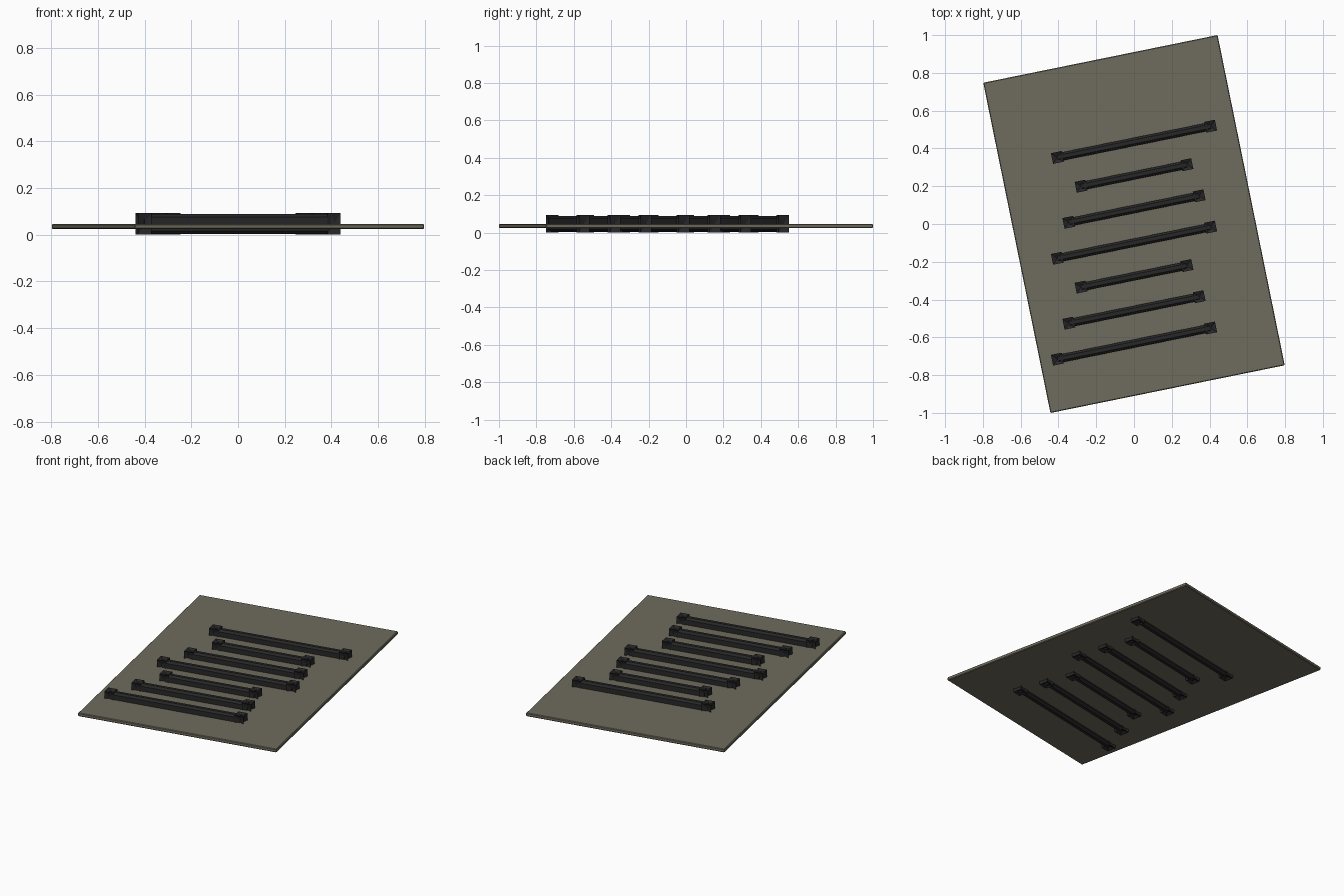
import bpy, bmesh, math
from mathutils import Matrix

cube = bpy.data.objects.get("Cube")
if cube:
    bpy.data.objects.remove(cube)

TILT = Matrix.Rotation(math.radians(11.5), 4, "Z")


def material(name, color):
    mat = bpy.data.materials.new(name)
    mat.use_nodes = True
    mat.diffuse_color = color
    bsdf = mat.node_tree.nodes["Principled BSDF"]
    bsdf.inputs["Base Color"].default_value = color
    bsdf.inputs["Roughness"].default_value = 0.8
    return mat


def box(bm, center, size):
    m = Matrix.Translation(center) @ Matrix.Diagonal((*size, 1))
    return bmesh.ops.create_cube(bm, size=1, matrix=m)["verts"]


def finish(bm, name, mat, location):
    bmesh.ops.recalc_face_normals(bm, faces=bm.faces)
    mesh = bpy.data.meshes.new(name)
    bm.to_mesh(mesh)
    bm.free()
    mesh.materials.append(mat)
    obj = bpy.data.objects.new(name, mesh)
    bpy.context.collection.objects.link(obj)
    obj.matrix_world = Matrix.Translation(location) @ TILT
    return obj


olive = material("olive grey", (0.158, 0.149, 0.11, 1))
black = material("charcoal", (0.02, 0.02, 0.021, 1))

# Thin slab with softened edges
bm = bmesh.new()
box(bm, (0, 0, 0.035), (1.266, 1.784, 0.022))
bmesh.ops.bevel(bm, geom=bm.edges[:], offset=0.004, segments=1, affect="EDGES")
finish(bm, "base_plate", olive, (0, 0, 0))

HEIGHT, CAP = 0.093, 0.058


def add_bar(index, half, y):
    # Chamfered rod running through the slab
    bm = bmesh.new()
    box(bm, (0, 0, HEIGHT / 2), (2 * half - CAP, 0.044, HEIGHT - 0.008))
    long_edges = [e for e in bm.edges
                  if abs(e.verts[0].co.x - e.verts[1].co.x) > half]
    bmesh.ops.bevel(bm, geom=long_edges, offset=0.012, segments=1, affect="EDGES")
    finish(bm, f"bar_{index}", black, (0, y, 0))

    # End blocks with pinched faces
    for side, name in ((-1, "right"), (1, "left")):
        bm = bmesh.new()
        box(bm, (side * (half - CAP / 2), 0, HEIGHT / 2), (CAP, CAP, HEIGHT))
        bmesh.ops.recalc_face_normals(bm, faces=bm.faces)
        bmesh.ops.poke(bm, faces=bm.faces[:], offset=-0.014)
        finish(bm, f"bar_{index}_{name}_end", black, (0, y, 0))


# Repeating long, short, medium rows from back to front
lengths = (0.443, 0.315, 0.381)
for i in range(7):
    add_bar(i + 1, lengths[i % 3], 0.435 - 0.178 * i)
